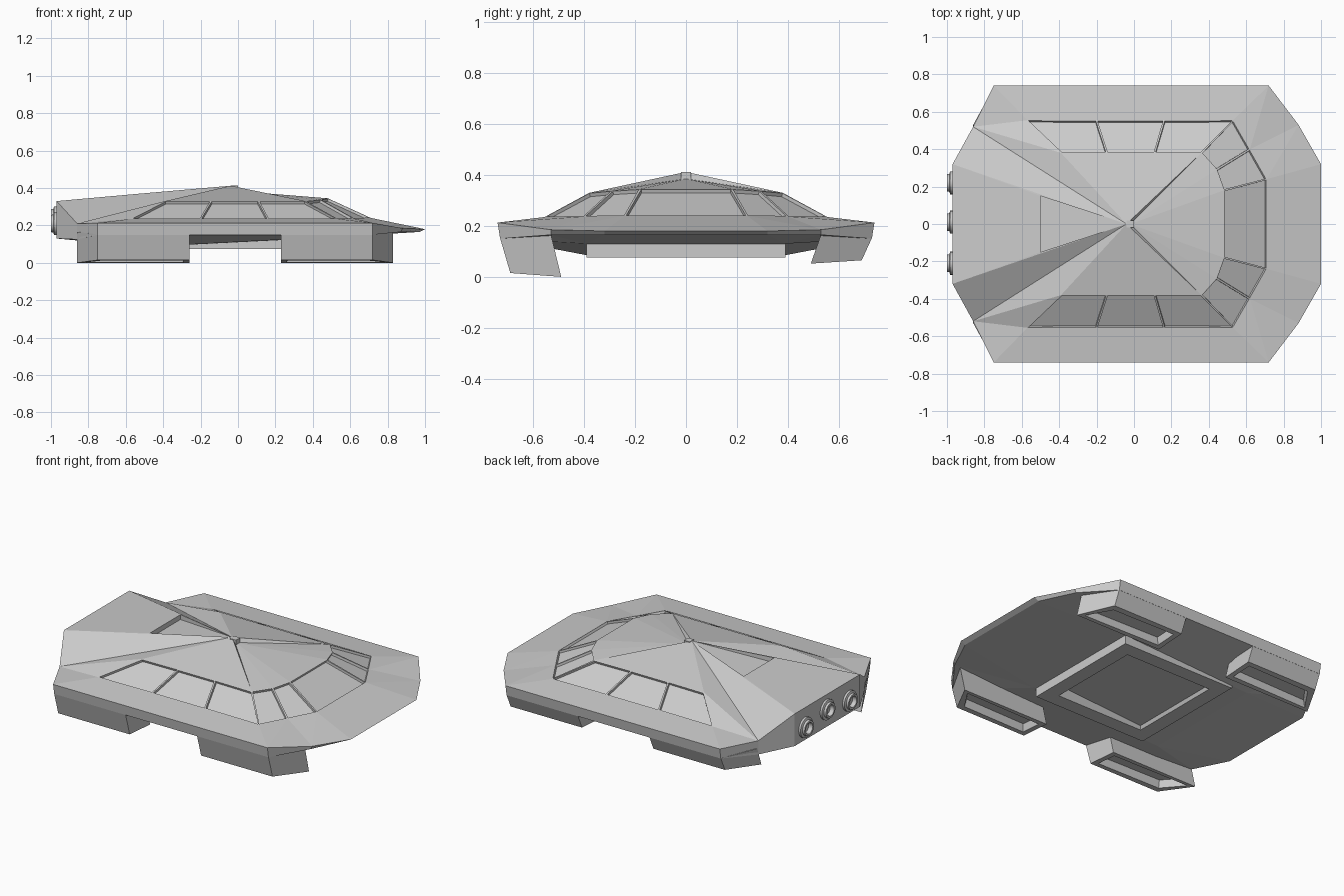
import bpy, bmesh, math

if "Cube" in bpy.data.objects:
    bpy.data.objects.remove(bpy.data.objects["Cube"])

grey = bpy.data.materials.new("hull grey")
grey.diffuse_color = (0.6, 0.6, 0.6, 1)
grey.use_nodes = True
grey.node_tree.nodes["Principled BSDF"].inputs["Base Color"].default_value = grey.diffuse_color


def finish(name, bm):
    me = bpy.data.meshes.new(name)
    bm.to_mesh(me)
    bm.free()
    me.materials.append(grey)
    ob = bpy.data.objects.new(name, me)
    bpy.context.collection.objects.link(ob)
    return ob


def weld(bm):
    bmesh.ops.remove_doubles(bm, verts=bm.verts[:], dist=0.0005)
    bmesh.ops.recalc_face_normals(bm, faces=bm.faces[:])


def flip(p):
    return (p[0], -p[1], p[2])


# Hull: one half is laid out and mirrored face by face
bm = bmesh.new()
pane_tag = bm.faces.layers.int.new("pane")


def face(*pts, pane=0):
    f = bm.faces.new([bm.verts.new(p) for p in pts])
    f[pane_tag] = pane


def both(*pts, pane=0):
    face(*pts, pane=pane)
    face(*[flip(p) for p in reversed(pts)], pane=pane)


def across(a, b, pane=0):
    face(a, b, flip(b), flip(a), pane=pane)


apex, front_apex = (-0.04, 0, 0.412), (-0.02, 0, 0.385)
# upper and lower edges of the window band, rear to front
T = [(-0.39, 0.38, 0.33), (-0.145, 0.38, 0.33), (0.11, 0.38, 0.33),
     (0.36, 0.38, 0.33), (0.44, 0.29, 0.338), (0.48, 0.18, 0.345)]
B = [(-0.57, 0.555, 0.235), (-0.2, 0.555, 0.235), (0.16, 0.555, 0.235),
     (0.53, 0.555, 0.235), (0.62, 0.40, 0.237), (0.71, 0.24, 0.24)]
# upper rim (C..H) and lower rim, rear to front
rim = [(-0.97, 0.32, 0.33), (-0.86, 0.52, 0.21), (-0.75, 0.74, 0.213),
       (0.72, 0.74, 0.213), (0.88, 0.53, 0.185), (1.0, 0.32, 0.18)]
low = [(-0.97, 0.32, 0.13), (-0.86, 0.52, 0.125), (-0.75, 0.73, 0.15),
       (0.72, 0.73, 0.15), (0.87, 0.53, 0.165), (0.97, 0.32, 0.165)]
C, D, E, F, G, H = rim

# window band
for i in range(5):
    both(T[i], T[i + 1], B[i + 1], B[i], pane=1)
across(T[5], B[5], pane=1)

# roof fan
both(apex, *T[:4])
both(apex, T[3], front_apex)
both(front_apex, T[3], T[4])
both(front_apex, T[4], T[5])
face(front_apex, T[5], flip(T[5]))

# rear roof with sunken triangular scoop
R, Rd = (-0.5, 0.15, 0.372), (-0.5, 0.15, 0.342)
both(apex, R, C)
across(R, C)
both(apex, R, Rd)
across(R, Rd)
face(apex, Rd, flip(Rd))

# rear shoulders
both(apex, C, D)
both(apex, D, T[0])
both(D, B[0], T[0])
both(D, E, B[0])

# side decks and hood
both(E, F, *reversed(B[:4]))
both(F, B[4], B[3])
both(F, G, B[4])
both(G, B[5], B[4])
both(G, H, B[5])
across(H, B[5])

# skirt around the hull, nose and tail
for i in range(5):
    both(rim[i], rim[i + 1], low[i + 1], low[i])
across(H, low[5])
across(C, low[0])

# underside
P, Q = (-0.5, 0.39, 0.085), (0.4, 0.39, 0.13)
both(low[2], low[3], Q, P)
for i, k in ((3, Q), (4, Q), (1, P), (0, P)):
    both(low[i], low[i + 1], k)
across(low[5], Q)
across(P, Q)
across(low[0], P)
weld(bm)

# recessed windows
panes = [f for f in bm.faces if f[pane_tag]]
bmesh.ops.inset_individual(bm, faces=panes, thickness=0.007, depth=0)
bmesh.ops.inset_individual(bm, faces=panes, thickness=0.002, depth=-0.014)
finish("hull", bm)


# Prism with a recess sunk into its bottom
def sunk_prism(name, top, bottom, border, depth):
    bm = bmesh.new()
    t = [bm.verts.new(p) for p in top]
    b = [bm.verts.new(p) for p in bottom]
    n = len(t)
    bm.faces.new(t)
    base = bm.faces.new(b)
    for i in range(n):
        bm.faces.new((t[i], t[(i + 1) % n], b[(i + 1) % n], b[i]))
    bmesh.ops.recalc_face_normals(bm, faces=bm.faces[:])
    bmesh.ops.inset_individual(bm, faces=[base], thickness=border, depth=0)
    bmesh.ops.inset_individual(bm, faces=[base], thickness=0.012, depth=-depth)
    finish(name, bm)


# Four lift pods, the right-hand pair of y riding higher
plans = {"rear": [(-0.86, 0.53), (-0.75, 0.73), (-0.26, 0.73), (-0.26, 0.53)],
         "front": [(0.23, 0.53), (0.23, 0.73), (0.72, 0.73), (0.83, 0.53)]}
for side, z_in, z_out, label in ((-1, 0.0, 0.015, "near"), (1, 0.052, 0.065, "far")):
    for end, plan in plans.items():
        top = [(x, side * y, 0.165 if y < 0.6 else 0.152) for x, y in plan]
        bot = [(x, side * (y - 0.04), z_in if y < 0.6 else z_out) for x, y in plan]
        sunk_prism(f"{end}_{label}_lift_pod", top, bot, 0.045, 0.045)

# Square belly frame, open in the middle
bm = bmesh.new()
loops = []
for r, z in ((0.39, 0.14), (0.39, 0.075), (0.30, 0.075), (0.27, 0.14)):
    loops.append([bm.verts.new((sx * r, sy * r, z))
                  for sx, sy in ((-1, -1), (1, -1), (1, 1), (-1, 1))])
for k in range(4):
    a, b = loops[k], loops[(k + 1) % 4]
    for i in range(4):
        j = (i + 1) % 4
        bm.faces.new((a[i], a[j], b[j], b[i]))
weld(bm)
finish("belly_frame", bm)

# Small roof beacon
bm = bmesh.new()
bmesh.ops.create_cube(bm, size=1)
for v in bm.verts:
    v.co = (v.co.x * 0.04 - 0.02, v.co.y * 0.04, v.co.z * 0.035 + 0.395)
finish("roof_beacon", bm)

# Three stepped exhaust nozzles
profile = [(-0.95, 0.062), (-0.983, 0.062), (-0.987, 0.048), (-1.0, 0.046),
           (-1.0, 0.034), (-0.975, 0.03), (-0.975, 0.001)]
N = 20
for n, (cy, cz) in enumerate(((-0.21, 0.21), (0.01, 0.24), (0.22, 0.21))):
    bm = bmesh.new()
    rings = [[bm.verts.new((x, cy + r * math.cos(2 * math.pi * i / N),
                            cz + r * math.sin(2 * math.pi * i / N)))
              for i in range(N)] for x, r in profile]
    for a, b in zip(rings, rings[1:]):
        for i in range(N):
            j = (i + 1) % N
            bm.faces.new((a[i], a[j], b[j], b[i])).smooth = True
    bm.faces.new(rings[-1])
    bmesh.ops.recalc_face_normals(bm, faces=bm.faces[:])
    ob = finish(f"exhaust_nozzle_{n + 1}", bm)
    bpy.ops.object.select_all(action='DESELECT')
    ob.select_set(True)
    bpy.context.view_layer.objects.active = ob
    bpy.ops.object.shade_smooth_by_angle(angle=math.radians(30))
